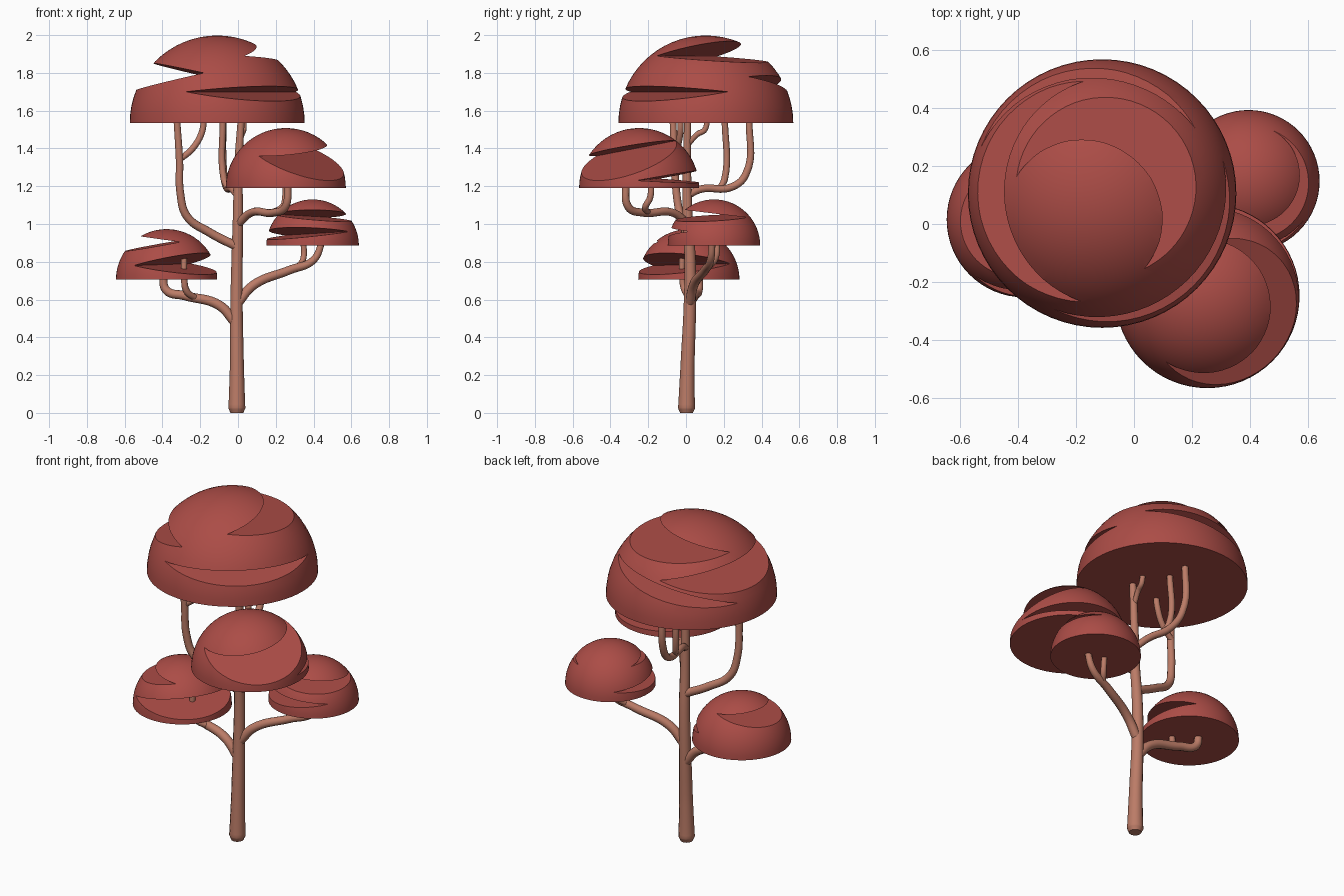
import bpy, bmesh, math
from mathutils import Vector as V


def material(name, rgb):
    m = bpy.data.materials.new(name)
    m.diffuse_color = (*rgb, 1)
    return m


LEAF = material("leaf red", (0.41, 0.073, 0.062))
BARK = material("bark brown", (0.50, 0.20, 0.135))


def link(name, data, mat):
    ob = bpy.data.objects.new(name, data)
    bpy.context.collection.objects.link(ob)
    data.materials.append(mat)
    return ob


def activate(ob):
    bpy.ops.object.select_all(action='DESELECT')
    ob.select_set(True)
    bpy.context.view_layer.objects.active = ob


# Wedge cutter: tips a and b of the notch line, upper lip c, lower lip d
def wedge(a, b, c, d, r):
    a, b, c, d = V(a), V(b), V(c), V(d)
    u, m = (b - a).normalized(), (a + b) / 2
    arms = []
    for p in (c, d):
        w = p - m
        arms.append((w - u * w.dot(u)).normalized() * r * 2.5)
    bm = bmesh.new()
    for s in (-2 * r, 2 * r):
        e = m + u * s
        for p in (e, e + arms[0], e + arms[1]):
            bm.verts.new(p)
    bmesh.ops.convex_hull(bm, input=bm.verts)
    bmesh.ops.recalc_face_normals(bm, faces=bm.faces)
    me = bpy.data.meshes.new("notch_cutter")
    bm.to_mesh(me)
    bm.free()
    ob = link("notch_cutter", me, LEAF)
    ob.hide_render = True
    return ob


# Half-sphere crown with notches cut out of it
def crown(name, centre, r, notches):
    bm = bmesh.new()
    bmesh.ops.create_uvsphere(bm, u_segments=64, v_segments=32, radius=r)
    bmesh.ops.delete(bm, geom=[v for v in bm.verts if v.co.z < -1e-4], context='VERTS')
    bmesh.ops.holes_fill(bm, edges=[e for e in bm.edges if e.is_boundary], sides=0)
    bmesh.ops.translate(bm, verts=bm.verts, vec=centre)
    bmesh.ops.recalc_face_normals(bm, faces=bm.faces)
    me = bpy.data.meshes.new(name)
    bm.to_mesh(me)
    bm.free()
    ob = link(name, me, LEAF)
    activate(ob)
    for n in notches:
        cutter = wedge(*n, r)
        mod = ob.modifiers.new("notch", 'BOOLEAN')
        mod.operation, mod.solver, mod.object = 'DIFFERENCE', 'EXACT', cutter
        bpy.ops.object.modifier_apply(modifier=mod.name)
        bpy.data.objects.remove(cutter)
    bpy.ops.object.shade_smooth_by_angle(angle=math.radians(25))


# Tapered round limb along points (x, y, z, radius)
def limb(name, pts):
    cu = bpy.data.curves.new(name, 'CURVE')
    cu.dimensions = '3D'
    cu.bevel_depth, cu.bevel_resolution = 1.0, 4
    cu.resolution_u, cu.use_fill_caps = 8, True
    sp = cu.splines.new('BEZIER')
    sp.bezier_points.add(len(pts) - 1)
    for p, (x, y, z, r) in zip(sp.bezier_points, pts):
        p.co, p.radius = (x, y, z), r
        p.handle_left_type = p.handle_right_type = 'AUTO'
    ob = link(name, cu, BARK)
    activate(ob)
    bpy.ops.object.convert(target='MESH')
    bpy.ops.object.shade_smooth_by_angle(angle=math.radians(40))


# Crowns
crown("top_crown", (-.11, .105, 1.535), .463, [
    ((-.18, -.28, 1.80), (-.17, .49, 1.78), (-.445, .1, 1.85), (-.535, .1, 1.71)),
    ((.03, -.15, 1.89), (-.40, .16, 1.887), (0, .22, 1.967), (.09, .37, 1.854)),
    ((-.27, -.29, 1.70), (.304, .22, 1.70), (.17, -.21, 1.73), (.19, -.23, 1.65)),
    ((.21, .33, 1.78), (-.52, .265, 1.655), (-.11, .50, 1.77), (-.13, .525, 1.70))])
crown("front_crown", (.253, -.248, 1.19), .318, [
    ((.11, -.475, 1.36), (.28, -.06, 1.44), (.465, -.27, 1.42), (.51, -.42, 1.235)),
    ((.57, -.26, 1.23), (-.04, -.14, 1.24), (.26, .05, 1.28), (.26, .063, 1.22))])
crown("right_crown", (.395, .148, .885), .245, [
    ((.48, .32, 1.035), (.22, .20, 1.05), (.41, -.01, 1.075), (.42, -.055, 1.02)),
    ((.585, .015, .96), (.25, .335, .94), (.235, -.01, .98), (.225, -.02, .92))])
crown("left_crown", (-.378, .015, .705), .268, [
    ((-.305, -.145, .905), (-.33, .18, .91), (-.52, .01, .935), (-.598, .013, .857)),
    ((-.555, -.18, .78), (-.25, .23, .79), (-.17, -.07, .845), (-.15, -.11, .735))])

# Trunk
limb("trunk", [(-.006, .003, 0, .034), (-.006, .003, .025, .045), (-.006, .008, .25, .037),
               (-.008, .02, .55, .033), (-.005, .022, .8, .03), (0, .008, 1.05, .027),
               (.002, .005, 1.3, .022), (.02, .01, 1.6, .018)])
limb("trunk_fork", [(.005, .01, 1.42, .014), (.02, .06, 1.475, .015),
                    (.03, .1, 1.50, .015), (.03, .11, 1.58, .015)])

# Branches and their forks
limb("left_low_branch", [(-.008, .02, .47, .026), (-.10, .025, .57, .026), (-.28, .045, .62, .024),
                         (-.38, .066, .65, .023), (-.398, .07, .73, .021)])
limb("left_low_fork", [(-.22, .035, .605, .017), (-.272, -.005, .645, .018),
                       (-.285, -.02, .72, .017), (-.285, -.02, .82, .016)])
limb("right_low_branch", [(-.003, .02, .58, .026), (.08, .04, .675, .025), (.27, .10, .755, .023),
                          (.40, .13, .81, .02), (.45, .14, .92, .017)])
limb("right_low_fork", [(.31, .11, .765, .016), (.345, .155, .815, .016), (.345, .165, .92, .015)])
limb("front_branch", [(0, .01, 1.0, .022), (.07, -.07, 1.06, .021), (.19, -.23, 1.06, .021),
                      (.25, -.305, 1.09, .021), (.265, -.32, 1.22, .019)])
limb("front_fork", [(.17, -.20, 1.06, .015), (.235, -.215, 1.09, .017),
                    (.25, -.19, 1.14, .017), (.25, -.185, 1.22, .016)])
limb("left_high_branch", [(-.004, .018, .88, .024), (-.15, 0, .955, .023), (-.27, -.03, 1.04, .022),
                          (-.305, -.05, 1.16, .021), (-.31, -.06, 1.34, .02), (-.325, -.07, 1.57, .018)])
limb("left_high_fork", [(-.31, -.055, 1.34, .016), (-.24, -.045, 1.40, .017),
                        (-.19, -.03, 1.49, .017), (-.18, -.03, 1.57, .016)])
limb("back_branch", [(0, .005, 1.15, .02), (-.03, .08, 1.185, .02), (-.06, .24, 1.195, .02),
                     (-.075, .315, 1.26, .02), (-.08, .335, 1.57, .018)])
limb("back_fork", [(-.055, .18, 1.19, .016), (-.075, .205, 1.24, .018), (-.08, .205, 1.57, .017)])
